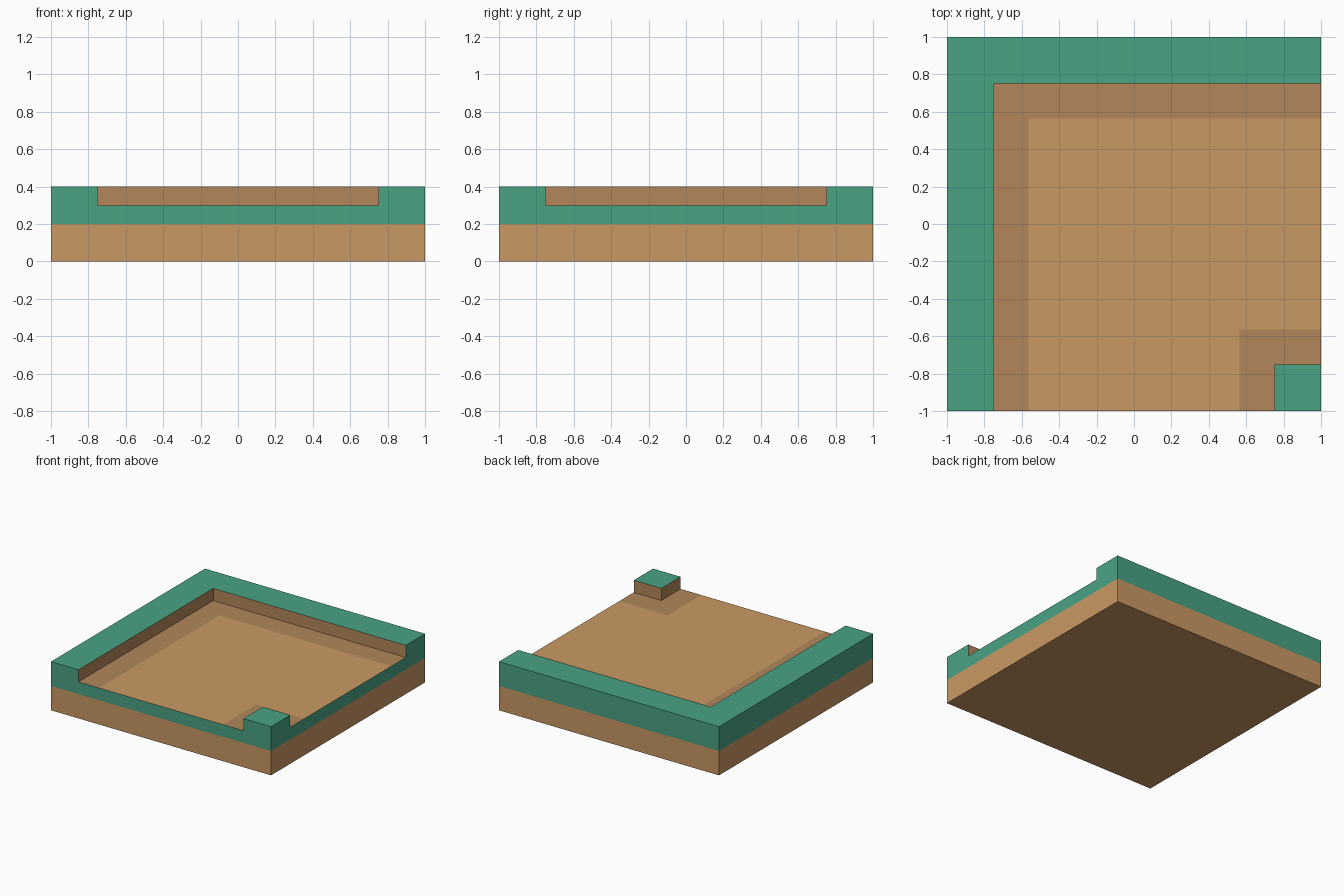
import bpy
import bmesh
from mathutils import Matrix, Vector

if "Cube" in bpy.data.objects:
    bpy.data.objects.remove(bpy.data.objects["Cube"], do_unlink=True)

BASE_TOP, FLOOR, BANK_TOP = 0.2, 0.3, 0.4
BANK, EDGE = 0.75, 0.563   # inner limits of the grass bank and of the dark path edge


def linear(v):
    v /= 255
    return v / 12.92 if v <= 0.04045 else ((v + 0.055) / 1.055) ** 2.4


def material(name, *rgb):
    mat = bpy.data.materials.new(name)
    mat.use_nodes = True
    colour = [linear(v) for v in rgb] + [1]
    mat.diffuse_color = colour
    mat.node_tree.nodes["Principled BSDF"].inputs["Base Color"].default_value = colour
    return mat


GRASS = material("grass green", 73, 163, 132)
DIRT = material("dirt tan", 202, 153, 99)
DARK = material("dark dirt", 178, 135, 90)


def slab(z0, z1, open_side):
    """Square slab without the face pointing along open_side (+1 up, -1 down)."""
    bm = bmesh.new()
    bmesh.ops.create_cube(bm, size=2, matrix=Matrix.Translation((0, 0, (z0 + z1) / 2))
                          @ Matrix.Diagonal((1, 1, (z1 - z0) / 2, 1)))
    hidden = [f for f in bm.faces if f.normal.z * open_side > 0.5]
    bmesh.ops.delete(bm, geom=hidden, context="FACES")
    return bm


def finish(bm, name, materials):
    mesh = bpy.data.meshes.new(name)
    bm.to_mesh(mesh)
    bm.free()
    for mat in materials:
        mesh.materials.append(mat)
    obj = bpy.data.objects.new(name, mesh)
    bpy.context.collection.objects.link(obj)


def in_corner_path(centre, limit):
    """Outside the bend of the path: left and back borders, plus the inner corner."""
    return (centre.x < -limit or centre.y > limit
            or (centre.x > limit and centre.y < -limit))


# Soil base
finish(slab(0, BASE_TOP, 1), "soil_base", [DIRT])

# Turf layer, cut along the bank and path edge lines
bm = slab(BASE_TOP, FLOOR, -1)
for axis in (Vector((1, 0, 0)), Vector((0, 1, 0))):
    for offset in (-BANK, -EDGE, EDGE, BANK):
        bmesh.ops.bisect_plane(bm, geom=bm.verts[:] + bm.edges[:] + bm.faces[:],
                               plane_co=axis * offset, plane_no=axis)

# Raised grass banks
raised = [f for f in bm.faces
          if f.normal.z > 0.5 and in_corner_path(f.calc_center_median(), BANK)]
new = bmesh.ops.extrude_face_region(bm, geom=raised)["geom"]
bmesh.ops.translate(bm, vec=(0, 0, BANK_TOP - FLOOR),
                    verts=[g for g in new if isinstance(g, bmesh.types.BMVert)])
bm.normal_update()

# Colours: grass outside and on top, dark dirt on inner walls and path edges
for face in bm.faces:
    centre = face.calc_center_median()
    if face.normal.z > 0.5:
        if centre.z < FLOOR + 0.01:
            face.material_index = 2 if in_corner_path(centre, EDGE) else 1
    elif max(abs(centre.x), abs(centre.y)) < 0.99 and centre.z > FLOOR:
        face.material_index = 2

bmesh.ops.dissolve_limit(bm, angle_limit=0.01, verts=bm.verts[:], edges=bm.edges[:],
                         delimit={"MATERIAL"})
finish(bm, "turf_and_path", [GRASS, DIRT, DARK])
